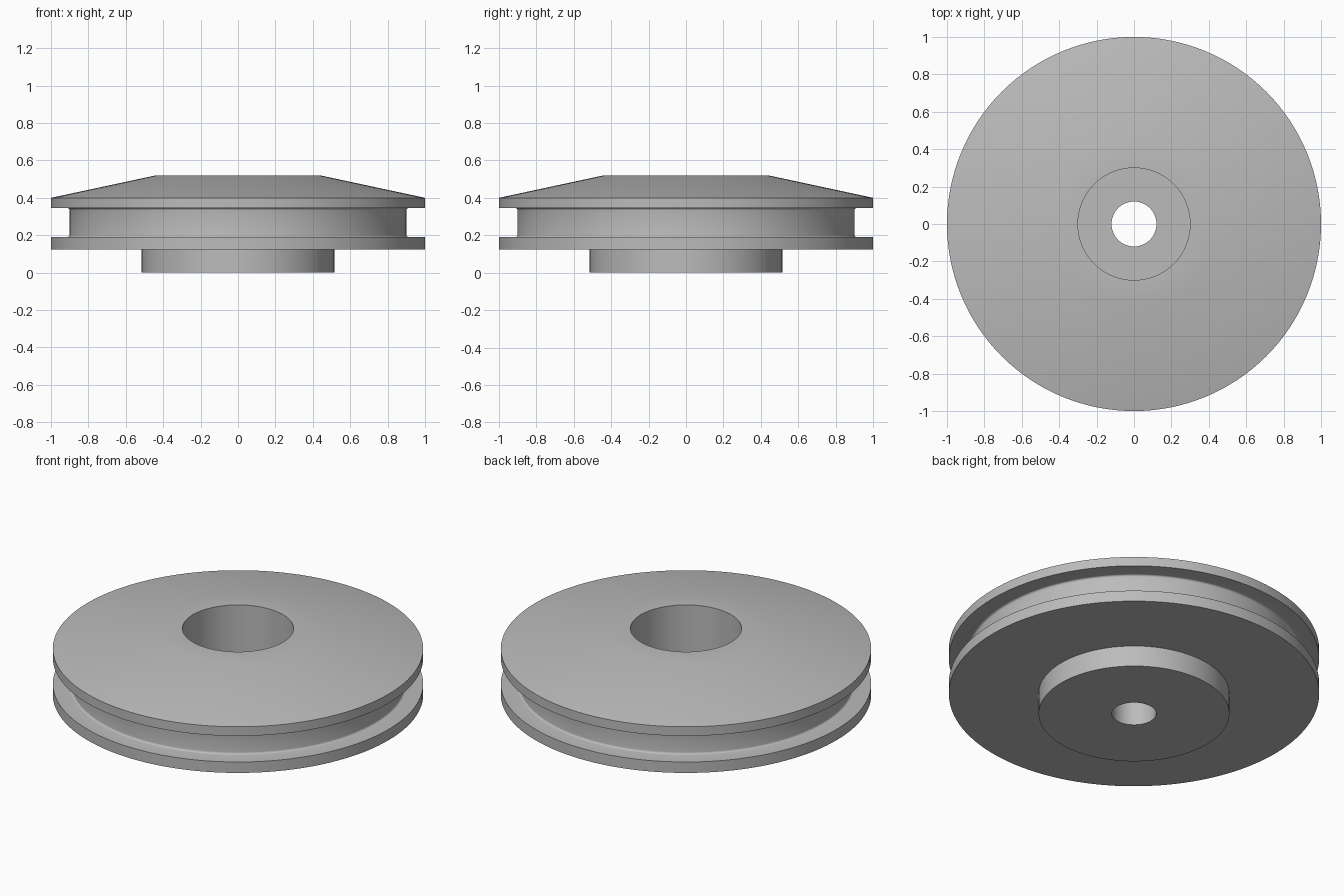
import bpy
import bmesh
from math import cos, sin, pi

old = bpy.data.objects.get("Cube")
if old:
    bpy.data.objects.remove(old, do_unlink=True)

# Plain grey finish
grey = bpy.data.materials.new("machined grey")
grey.use_nodes = True
colour = (0.5, 0.5, 0.5, 1)
grey.diffuse_color = colour
grey.node_tree.nodes["Principled BSDF"].inputs["Base Color"].default_value = colour


def fillet(radius, z, size, start, steps=4):
    """Quarter arc, running clockwise, around a centre in the groove."""
    return [(radius + size * cos(start - pi / 2 * i / steps),
             z + size * sin(start - pi / 2 * i / steps)) for i in range(steps + 1)]


def lathe(name, profile, segments=128):
    """Revolve a closed (radius, height) outline about the z axis."""
    bm = bmesh.new()
    rings = []
    for r, z in profile:
        rings.append([bm.verts.new((r * cos(2 * pi * i / segments),
                                    r * sin(2 * pi * i / segments), z))
                      for i in range(segments)])
    for k, ring in enumerate(rings):
        above = rings[(k + 1) % len(rings)]
        for i in range(segments):
            j = (i + 1) % segments
            bm.faces.new((ring[i], ring[j], above[j], above[i]))
    bmesh.ops.recalc_face_normals(bm, faces=bm.faces)
    mesh = bpy.data.meshes.new(name)
    bm.to_mesh(mesh)
    bm.free()
    obj = bpy.data.objects.new(name, mesh)
    bpy.context.collection.objects.link(obj)
    mesh.materials.append(grey)
    bpy.ops.object.select_all(action="DESELECT")
    obj.select_set(True)
    bpy.context.view_layer.objects.active = obj
    bpy.ops.object.shade_smooth_by_angle()
    return obj


# Hub, lower flange, filleted groove, domed upper flange and stepped bore
groove, size, low, high = 0.9, 0.012, 0.19, 0.345
outline = [(0.12, 0), (0.515, 0), (0.515, 0.125), (1, 0.125), (1, low)]
outline += fillet(groove + size, low + size, size, -pi / 2)
outline += fillet(groove + size, high - size, size, pi)
outline += [(1, high), (1, 0.4), (0.44, 0.52), (0.3, 0.52),
            (0.3, 0.16), (0.12, 0.16)]
lathe("grooved_wheel", outline)
